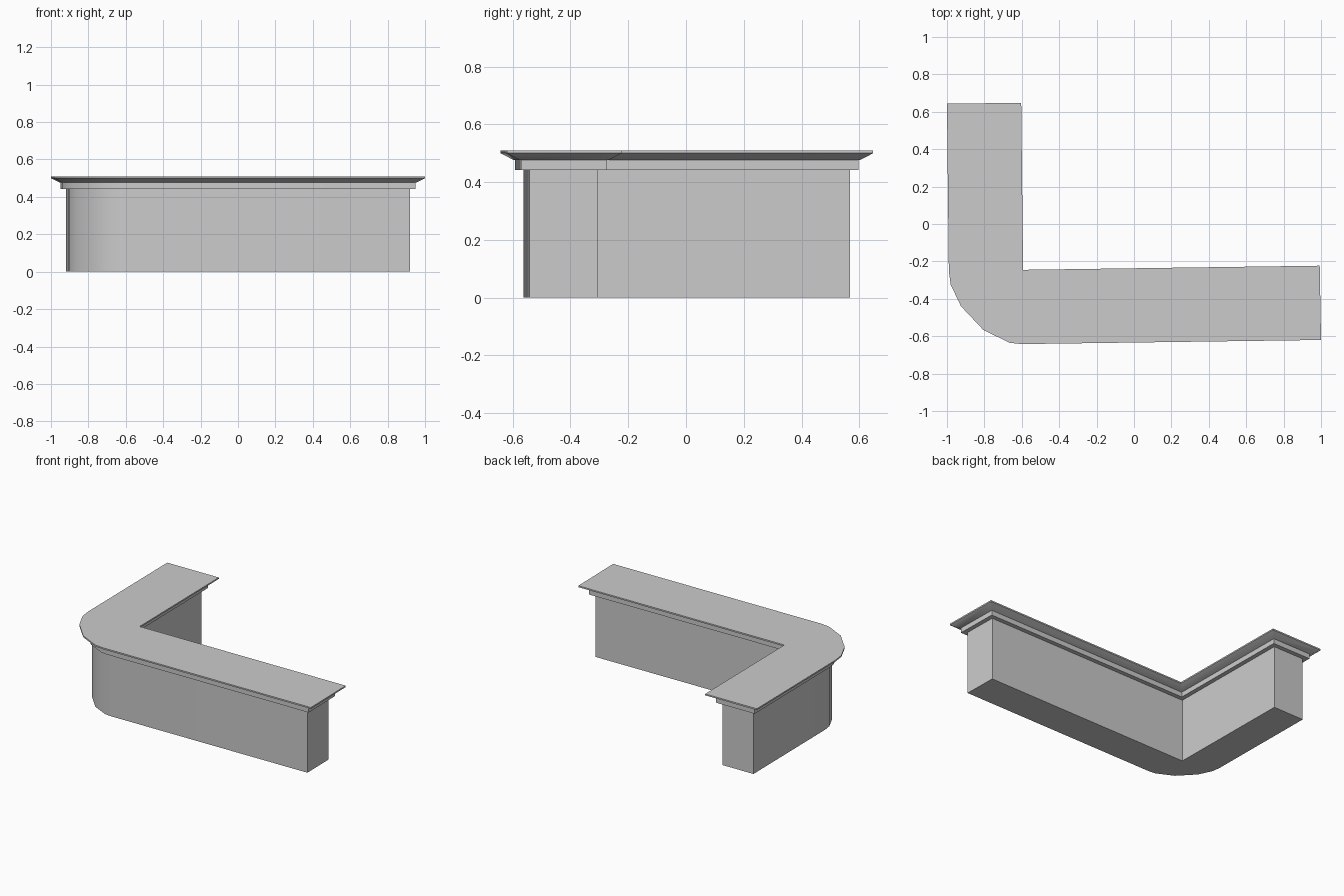
import bpy
import math
from mathutils import Vector

cube = bpy.data.objects.get("Cube")
if cube:
    bpy.data.objects.remove(cube)

# One plain grey finish for the whole counter
grey = bpy.data.materials.new("light grey")
grey.use_nodes = True
grey.diffuse_color = (0.6, 0.6, 0.6, 1)
grey.node_tree.nodes["Principled BSDF"].inputs["Base Color"].default_value = (0.6, 0.6, 0.6, 1)

# Outer edge of the worktop, counter-clockwise, with the rounded outer corner last
OUTLINE = [Vector(p) for p in (
    (-0.99, -0.25), (-0.98, -0.325), (-0.925, -0.44), (-0.805, -0.567),
    (-0.665, -0.635), (-0.6, -0.642), (1.0, -0.62), (0.993, -0.223),
    (-0.593, -0.245), (-0.603, 0.648), (-1.0, 0.643))]


def inset(points, distance):
    """Move every side of the outline inwards by the same distance, with mitred corners."""
    result = []
    for i, p in enumerate(points):
        before = (p - points[i - 1]).normalized()
        after = (points[(i + 1) % len(points)] - p).normalized()
        n1 = Vector((-before.y, before.x))
        n2 = Vector((-after.y, after.x))
        result.append(p + (n1 + n2) * distance / (1 + n1.dot(n2)))
    return result


def build_part(name, levels):
    """Stack inset copies of the outline, given as (inset, height), into a closed solid."""
    n = len(OUTLINE)
    verts = [(p.x, p.y, z) for d, z in levels for p in inset(OUTLINE, d)]
    faces = [list(range(n))[::-1], list(range(len(verts) - n, len(verts)))]
    for k in range(len(levels) - 1):
        for i in range(n):
            j = (i + 1) % n
            faces.append([k * n + i, k * n + j, (k + 1) * n + j, (k + 1) * n + i])
    mesh = bpy.data.meshes.new(name)
    mesh.from_pydata(verts, [], faces)
    mesh.materials.append(grey)
    obj = bpy.data.objects.new(name, mesh)
    bpy.context.collection.objects.link(obj)
    bpy.ops.object.select_all(action="DESELECT")
    obj.select_set(True)
    bpy.context.view_layer.objects.active = obj
    bpy.ops.object.shade_smooth_by_angle(angle=math.radians(30))


# Counter body, stepped ledge under the top, and bevelled worktop
build_part("counter_body", [(0.08, 0), (0.08, 0.442)])
build_part("ledge", [(0.05, 0.442), (0.05, 0.476)])
build_part("worktop", [(0.046, 0.476), (0, 0.5), (0, 0.51)])
